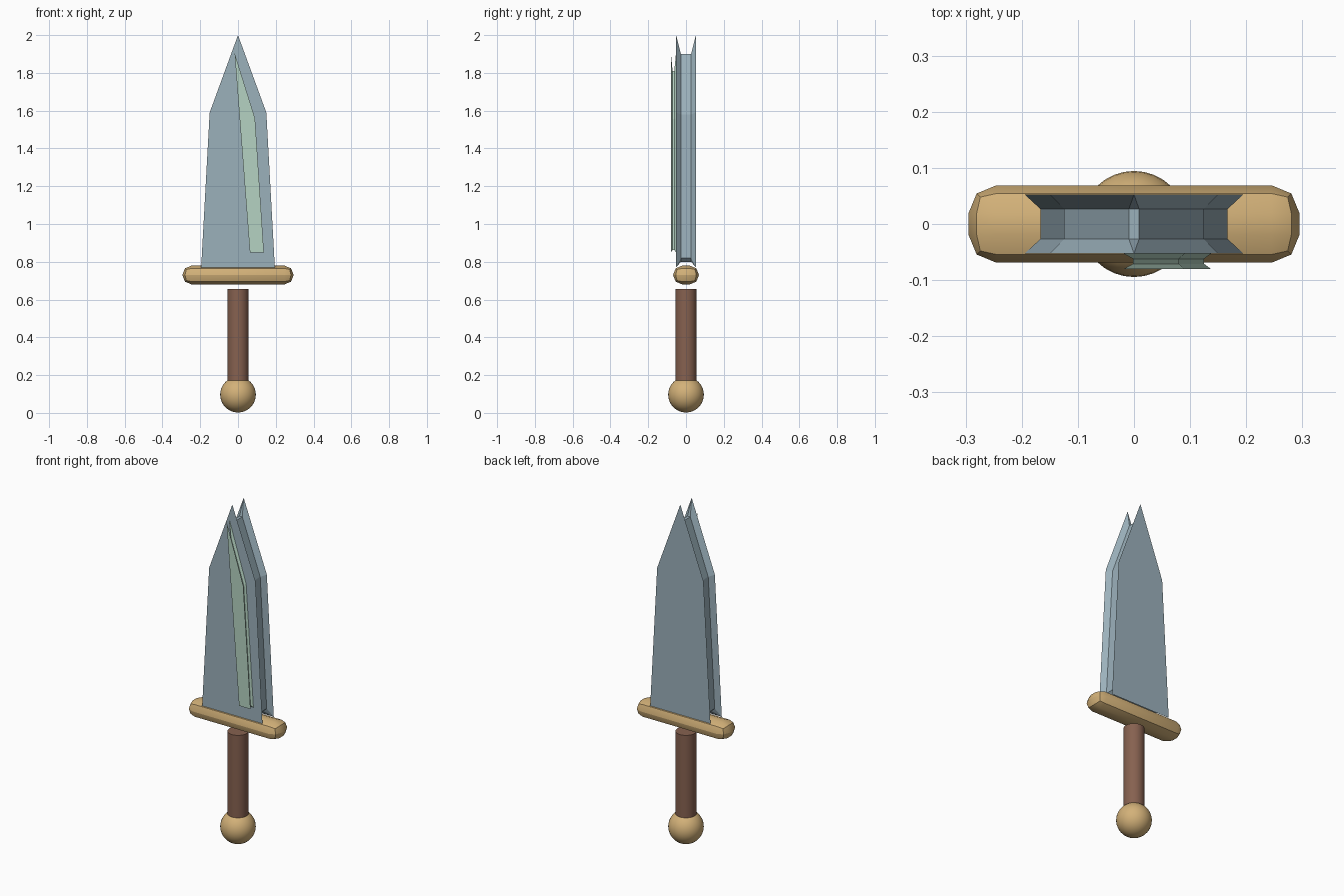
import bpy, bmesh

if "Cube" in bpy.data.objects:
    bpy.data.objects.remove(bpy.data.objects["Cube"])


def material(name, rgb):
    m = bpy.data.materials.new(name)
    m.diffuse_color = (*rgb, 1)
    m.use_nodes = True
    m.node_tree.nodes["Principled BSDF"].inputs["Base Color"].default_value = m.diffuse_color
    return m


steel = material("steel", (0.33, 0.44, 0.50))
pale = material("pale_green", (0.46, 0.65, 0.54))
gold = material("gold", (0.65, 0.44, 0.19))
brown = material("brown", (0.24, 0.12, 0.08))


def finish(name, mat, smooth=True):
    ob = bpy.context.object
    ob.name = name
    ob.data.materials.append(mat)
    if smooth:
        bpy.ops.object.shade_smooth_by_angle(angle=0.7)
    return ob


def grooved_plate(name, outer, inner, ys, mat):
    """Two flat (x, z) outlines joined by a narrower waist: rings at the four y values."""
    bm = bmesh.new()
    rings = [[bm.verts.new((x, y, z)) for x, z in pts]
             for pts, y in zip((outer, inner, inner, outer), ys)]
    n = len(outer)
    for a, b in zip(rings, rings[1:]):
        for i in range(n):
            j = (i + 1) % n
            bm.faces.new((a[i], a[j], b[j], b[i]))
    bm.faces.new(rings[0])
    bm.faces.new(rings[-1])
    # repeated outline points collapse into pointed corners
    bmesh.ops.remove_doubles(bm, verts=bm.verts, dist=1e-5)
    bmesh.ops.recalc_face_normals(bm, faces=bm.faces)
    me = bpy.data.meshes.new(name)
    bm.to_mesh(me)
    bm.free()
    ob = bpy.data.objects.new(name, me)
    me.materials.append(mat)
    bpy.context.collection.objects.link(ob)


def mirrored(half):
    return half + [(-x, z) for x, z in reversed(half)]


# Blade, with a recessed edge between its two faces
grooved_plate("blade",
              mirrored([(0.195, 0.77), (0.195, 0.77), (0.15, 1.59), (0, 2.0)]),
              mirrored([(0.145, 0.80), (0.167, 0.82), (0.125, 1.58), (0.009, 1.90)]),
              (-0.0525, -0.027, 0.027, 0.0525), steel)

# Pale highlight strip on the front of the blade
grooved_plate("blade_highlight",
              [(0.063, 0.85), (0.137, 0.85), (0.09, 1.56), (-0.018, 1.905)],
              [(0.074, 0.862), (0.125, 0.862), (0.08, 1.555), (-0.002, 1.81)],
              (-0.08, -0.071, -0.062, -0.053), pale)

# Rounded crossguard
bpy.ops.mesh.primitive_cube_add(size=1, location=(0, 0, 0.73))
guard = bpy.context.object
guard.scale = (0.59, 0.138, 0.10)
bpy.ops.object.transform_apply(location=False, rotation=False, scale=True)
bevel = guard.modifiers.new("bevel", 'BEVEL')
bevel.width = 0.0499
bevel.segments = 2
bpy.ops.object.modifier_apply(modifier="bevel")
finish("crossguard", gold)

# Grip
bpy.ops.mesh.primitive_cylinder_add(vertices=32, radius=0.056, depth=0.515,
                                    location=(0, 0, 0.3975))
finish("grip", brown)

# Pommel
bpy.ops.mesh.primitive_uv_sphere_add(segments=32, ring_count=16, radius=0.0945,
                                     location=(0, 0, 0.0965))
finish("pommel", gold)
